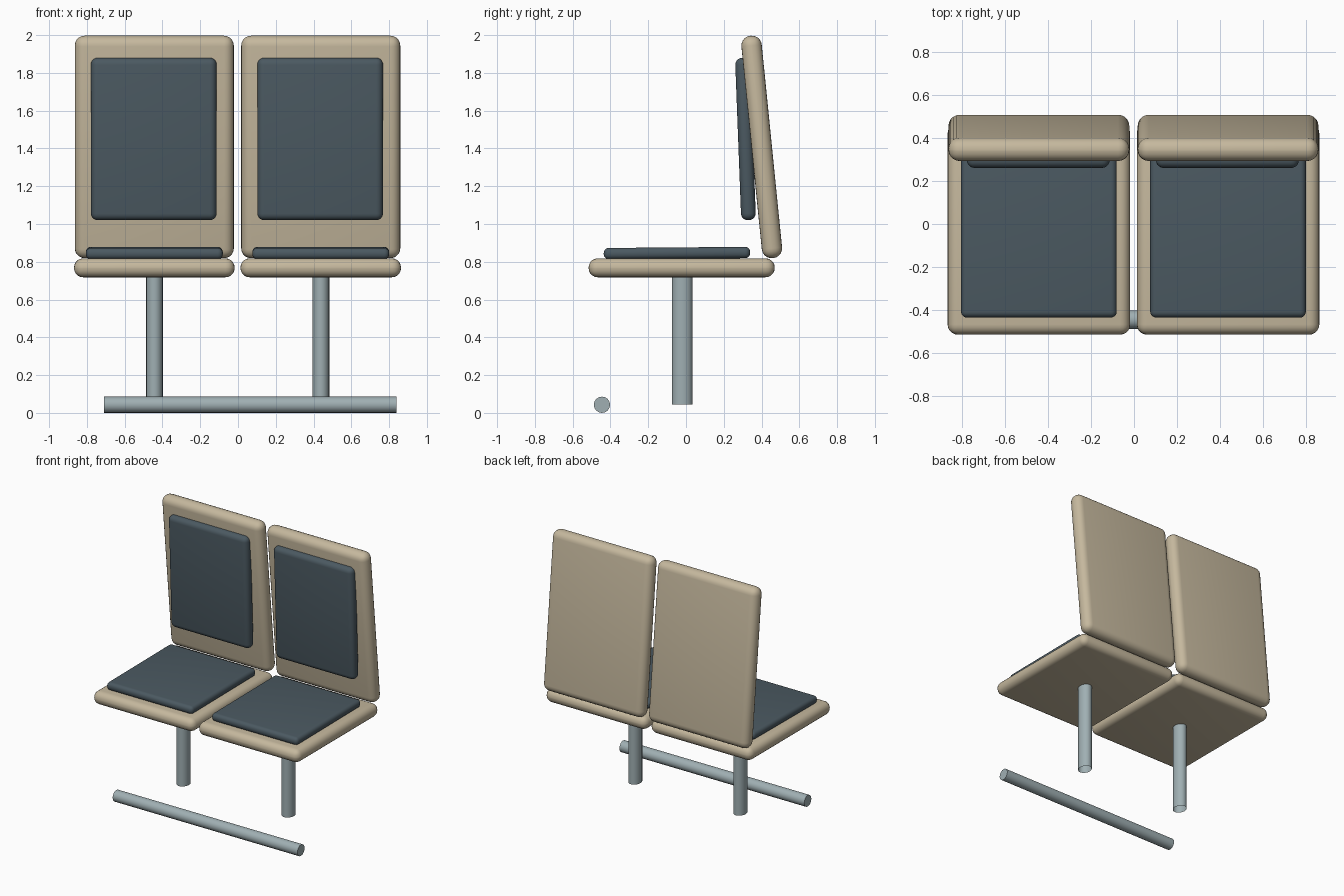
import bpy, bmesh, math
from mathutils import Matrix, Vector

cube = bpy.data.objects.get("Cube")
if cube:
    bpy.data.objects.remove(cube, do_unlink=True)


def material(name, rgb):
    mat = bpy.data.materials.new(name)
    mat.use_nodes = True
    color = (*rgb, 1)
    mat.diffuse_color = color
    mat.node_tree.nodes["Principled BSDF"].inputs["Base Color"].default_value = color
    return mat


beige = material("beige plastic", (0.56, 0.48, 0.34))
slate = material("slate upholstery", (0.07, 0.1, 0.12))
steel = material("grey steel", (0.35, 0.43, 0.45))


def finish(name, bm, mat, location, tilt=0):
    mesh = bpy.data.meshes.new(name)
    bm.to_mesh(mesh)
    bm.free()
    mesh.materials.append(mat)
    obj = bpy.data.objects.new(name, mesh)
    bpy.context.collection.objects.link(obj)
    obj.location = location
    obj.rotation_euler.x = tilt
    bpy.ops.object.select_all(action="DESELECT")
    obj.select_set(True)
    bpy.context.view_layer.objects.active = obj
    bpy.ops.object.shade_smooth_by_angle(angle=math.radians(35))
    return obj


def cushion(name, size, radius, mat, location, tilt=0):
    """Slab with fully rounded edges."""
    bm = bmesh.new()
    bmesh.ops.create_cube(bm, size=1)
    bmesh.ops.scale(bm, vec=Vector(size), verts=bm.verts)
    bmesh.ops.bevel(bm, geom=bm.edges[:], offset=radius, segments=5,
                    profile=0.5, affect="EDGES")
    return finish(name, bm, mat, location, tilt)


def tube(name, radii, length, mat, location, axis="Z", capped=True):
    bm = bmesh.new()
    bmesh.ops.create_cone(bm, cap_ends=capped, segments=16, radius1=1,
                          radius2=1, depth=length)
    bmesh.ops.scale(bm, vec=Vector((*radii, 1)), verts=bm.verts)
    if axis == "X":
        bmesh.ops.rotate(bm, matrix=Matrix.Rotation(math.pi / 2, 3, "Y"),
                         verts=bm.verts)
    return finish(name, bm, mat, location)


# Two matching seats side by side
for side, x in (("left", 0.438), ("right", -0.443)):
    cushion(side + "_seat_shell", (0.85, 0.985, 0.1), 0.048, beige,
            (x, -0.023, 0.768))
    cushion(side + "_seat_pad", (0.725, 0.775, 0.06), 0.027, slate,
            (x, -0.048, 0.846), 0.008)
    cushion(side + "_back_shell", (0.842, 1.183, 0.108), 0.052, beige,
            (x, 0.401, 1.408), math.pi / 2 + 0.1)
    cushion(side + "_back_pad", (0.665, 0.86, 0.078), 0.036, slate,
            (x - 0.003, 0.315, 1.45), math.pi / 2 + 0.038)
    # Oval pedestal leg, open at the bottom
    tube(side + "_leg", (0.045, 0.055), 0.69, steel, (x + 0.001, -0.02, 0.39),
         capped=False)

# Foot rail running across the front
tube("foot_rail", (0.043, 0.043), 1.55, steel, (0.065, -0.445, 0.043), "X")
